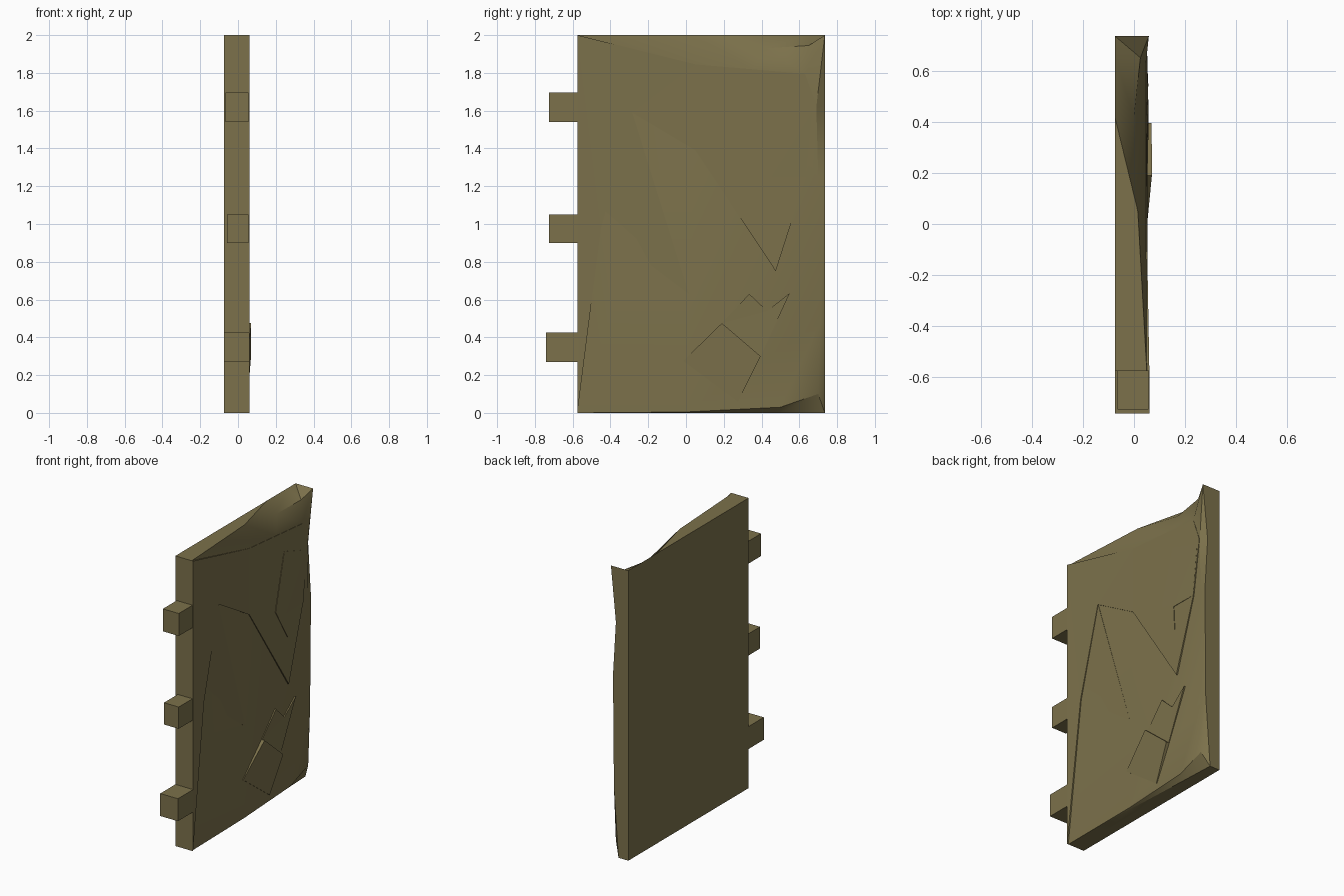
import bpy, bmesh, math

if "Cube" in bpy.data.objects:
    bpy.data.objects.remove(bpy.data.objects["Cube"])

mat = bpy.data.materials.new("olive_stone")
mat.diffuse_color = (0.2, 0.165, 0.07, 1)
mat.use_nodes = True
mat.node_tree.nodes["Principled BSDF"].inputs["Base Color"].default_value = mat.diffuse_color


def finish(bm, name, smooth=False):
    bmesh.ops.remove_doubles(bm, verts=bm.verts, dist=1e-5)
    bmesh.ops.triangulate(bm, faces=[f for f in bm.faces if len(f.verts) > 3])
    bmesh.ops.recalc_face_normals(bm, faces=bm.faces)
    me = bpy.data.meshes.new(name)
    bm.to_mesh(me)
    bm.free()
    ob = bpy.data.objects.new(name, me)
    bpy.context.collection.objects.link(ob)
    me.materials.append(mat)
    if smooth:
        bpy.ops.object.select_all(action='DESELECT')
        ob.select_set(True)
        bpy.context.view_layer.objects.active = ob
        bpy.ops.object.shade_smooth_by_angle(angle=math.radians(30))
    return ob


def skin(rings, name, smooth=False):
    """Join matching rings of points with side walls and cap both ends."""
    bm = bmesh.new()
    vs = [[bm.verts.new(p) for p in r] for r in rings]
    n = len(rings[0])
    for a, b in zip(vs, vs[1:]):
        for i in range(n):
            j = (i + 1) % n
            bm.faces.new((a[i], a[j], b[j], b[i]))
    bm.faces.new(vs[0][::-1])
    bm.faces.new(vs[-1])
    return finish(bm, name, smooth)


def shard(name, pts, base=0.02):
    """Thin chipped layer lying on the +x face; pts are (y, z, x)."""
    skin([[(base, y, z) for y, z, x in pts],
          [(x, y, z) for y, z, x in pts]], name)


# Door slab: chipped front outline, worn rim, straight back
front = [(.05, -.575, 0), (.046, 0, .005), (.045, .5, .03), (.045, .7, .1),
         (.045, .71, .48), (.046, .70, 1.25), (.047, .69, 1.62), (.058, .735, 2),
         (.047, .63, 1.795), (.047, .35, 1.82), (.047, .05, 1.845), (.05, -.575, 2)]
rim = [(.05, -.575, 0), (.035, 0, 0), (.01, .5, 0), (.0, .735, 0),
       (.035, .735, .48), (.042, .735, 1.25), (.02, .735, 1.62), (.058, .735, 2),
       (.025, .65, 1.945), (.0, .42, 1.93), (.015, .05, 2), (.05, -.575, 2)]
back = [(-.075, y, 2 if z > 1.9 else z) for x, y, z in rim]
skin([back, rim, front], "door_slab", True)

# Broken upper layer running down the left edge
shard("upper_layer", [
    (-.575, .0, .06), (-.45, .98, .056), (-.285, 1.59, .054), (.05, 1.39, .052),
    (.475, .75, .056), (.635, 1.25, .052), (.69, 1.63, .05), (.63, 1.795, .049),
    (.05, 1.845, .049), (-.575, 2, .06)])

# Wedge between the two cracks, and the jagged chip on the right
shard("crack_wedge", [(-.45, .98, .049), (.015, .63, .047), (-.285, 1.59, .051)])
shard("side_chip", [(.43, 1.68, .052), (.33, 1.3, .056), (.46, 1.08, .057),
                    (.45, 1.25, .056), (.635, 1.25, .053), (.67, 1.6, .051)])

# Raised shard in the lower corner and the broken piece above it
shard("raised_shard", [(-.015, .275, .05), (.275, .06, .05),
                       (.395, .3, .069), (.19, .475, .07)])
shard("broken_shard", [(.19, .475, .05), (.395, .3, .05), (.55, .635, .056),
                       (.43, .54, .053), (.335, .63, .056)])

# Hinge blocks on the -y edge: (x range, outer y, z range)
for k, (x0, x1, y0, z0, z1) in enumerate([(-.075, .06, -.74, .27, .425),
                                          (-.057, .055, -.725, .9, 1.05),
                                          (-.065, .056, -.725, 1.54, 1.695)]):
    skin([[(x0, y, z0), (x1, y, z0), (x1, y, z1), (x0, y, z1)] for y in (y0, -.57)],
         f"hinge_block_{k + 1}")
